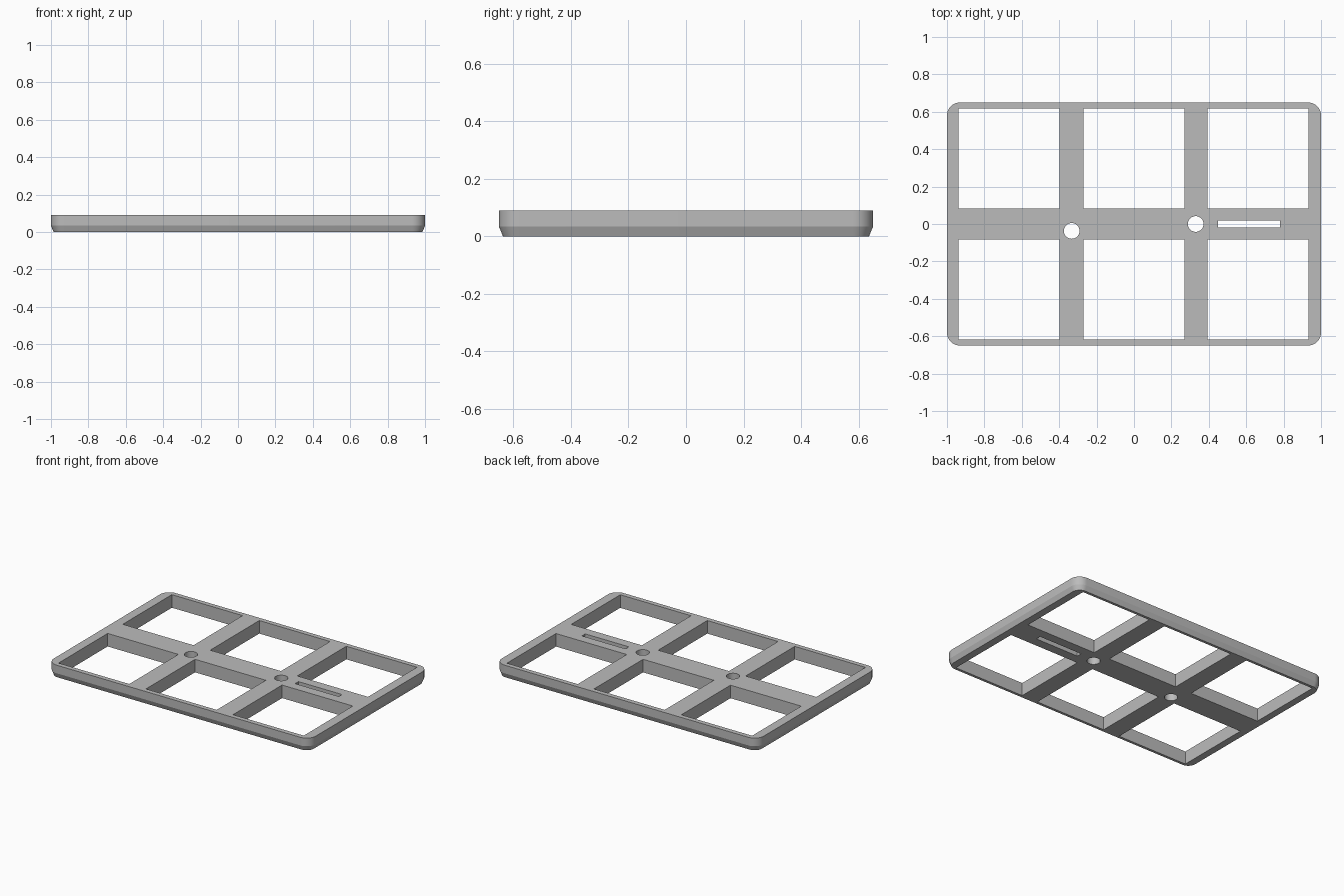
import bpy, bmesh, math
from mathutils import Matrix

cube = bpy.data.objects.get("Cube")
if cube:
    bpy.data.objects.remove(cube, do_unlink=True)

HALF_X, HALF_Y, HEIGHT = 1.0, 0.65, 0.09
CORNER, BEVEL_IN, BEVEL_UP = 0.07, 0.014, 0.034

grey = bpy.data.materials.new("plain grey")
grey.use_nodes = True
colour = (0.5, 0.5, 0.5, 1)
grey.diffuse_color = colour
grey.node_tree.nodes["Principled BSDF"].inputs["Base Color"].default_value = colour


def make_object(name, bm):
    bmesh.ops.recalc_face_normals(bm, faces=bm.faces)
    mesh = bpy.data.meshes.new(name)
    bm.to_mesh(mesh)
    bm.free()
    mesh.materials.append(grey)
    obj = bpy.data.objects.new(name, mesh)
    bpy.context.collection.objects.link(obj)
    return obj


def rounded_ring(bm, inset, z, steps=10):
    """Rounded rectangle outline, pulled in by inset."""
    radius, ring = CORNER - inset, []
    for corner, (sx, sy) in enumerate([(1, 1), (-1, 1), (-1, -1), (1, -1)]):
        for i in range(steps + 1):
            a = math.pi / 2 * (corner + i / steps)
            ring.append(bm.verts.new((sx * (HALF_X - CORNER) + radius * math.cos(a),
                                      sy * (HALF_Y - CORNER) + radius * math.sin(a), z)))
    return ring


# Tray plate: rounded corners, sloped lower edge
bm = bmesh.new()
rings = [rounded_ring(bm, BEVEL_IN, 0), rounded_ring(bm, 0, BEVEL_UP), rounded_ring(bm, 0, HEIGHT)]
for low, high in zip(rings, rings[1:]):
    for i in range(len(low)):
        j = (i + 1) % len(low)
        bm.faces.new((low[i], low[j], high[j], high[i]))
bm.faces.new(rings[0])
bm.faces.new(rings[-1])
frame = make_object("grid_frame", bm)

# Openings: six windows, a slot and two round holes
bm = bmesh.new()


def cut_box(x, y, width, depth):
    bmesh.ops.create_cube(bm, size=1, matrix=Matrix.Translation((x, y, HEIGHT / 2))
                          @ Matrix.Diagonal((width, depth, HEIGHT * 3, 1)))


for x in (-0.667, 0, 0.664):
    for y in (-0.35, 0.35):
        cut_box(x, y, 0.54, 0.535)
cut_box(0.615, 0, 0.333, 0.036)
for x, y in ((-0.333, -0.037), (0.33, 0)):
    bmesh.ops.create_cone(bm, cap_ends=True, segments=40, radius1=0.042, radius2=0.042,
                          depth=HEIGHT * 3, matrix=Matrix.Translation((x, y, HEIGHT / 2)))
cutter = make_object("opening_cutter", bm)
cutter.hide_render = True

# Cut the openings and shade
cut = frame.modifiers.new("openings", "BOOLEAN")
cut.operation, cut.solver, cut.object = "DIFFERENCE", "EXACT", cutter
bpy.ops.object.select_all(action="DESELECT")
frame.select_set(True)
bpy.context.view_layer.objects.active = frame
bpy.ops.object.modifier_apply(modifier=cut.name)
bpy.data.objects.remove(cutter, do_unlink=True)
bpy.ops.object.shade_smooth_by_angle(angle=math.radians(20))
